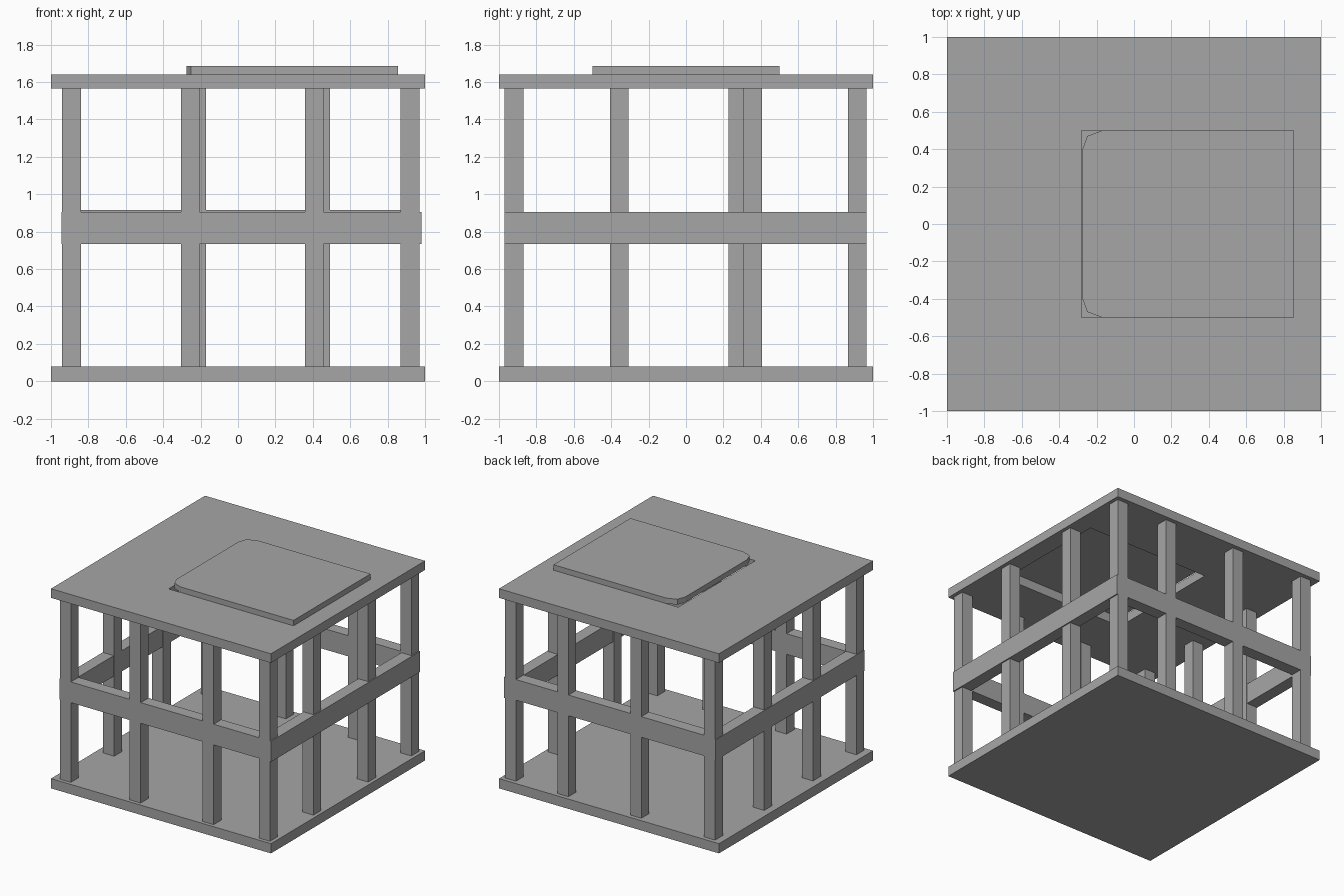
import bpy, bmesh
from mathutils import Vector

cube = bpy.data.objects.get("Cube")
if cube:
    bpy.data.objects.remove(cube, do_unlink=True)

# Single concrete colour
concrete = bpy.data.materials.new("concrete_grey")
concrete.use_nodes = True
GREY = (0.38, 0.38, 0.38, 1)
concrete.diffuse_color = GREY
concrete.node_tree.nodes["Principled BSDF"].inputs["Base Color"].default_value = GREY


def finish(name, bm):
    bmesh.ops.recalc_face_normals(bm, faces=bm.faces)
    mesh = bpy.data.meshes.new(name)
    bm.to_mesh(mesh)
    bm.free()
    mesh.materials.append(concrete)
    obj = bpy.data.objects.new(name, mesh)
    bpy.context.collection.objects.link(obj)
    return obj


def extrude_up(bm, z0, z1):
    ret = bmesh.ops.extrude_face_region(bm, geom=bm.faces[:], use_keep_orig=True)
    moved = [v for v in ret["geom"] if isinstance(v, bmesh.types.BMVert)]
    bmesh.ops.translate(bm, verts=moved, vec=Vector((0, 0, z1 - z0)))


def prism(name, outline, z0, z1):
    bm = bmesh.new()
    bm.faces.new([bm.verts.new((x, y, z0)) for x, y in outline])
    extrude_up(bm, z0, z1)
    return finish(name, bm)


def rect(x0, x1, y0, y1):
    return [(x0, y0), (x1, y0), (x1, y1), (x0, y1)]


def box(name, x0, x1, y0, y1, z0, z1):
    return prism(name, rect(x0, x1, y0, y1), z0, z1)


FLOOR, CEILING, ROOF = 0.08, 1.565, 1.64

# Floor slab
box("floor_slab", -1, 1, -1, 1, 0, FLOOR)

# Roof slab with a rectangular opening
bm = bmesh.new()
outer = [bm.verts.new((x, y, CEILING)) for x, y in rect(-1, 1, -1, 1)]
inner = [bm.verts.new((x, y, CEILING)) for x, y in rect(-0.28, 0.85, -0.5, 0.5)]
for i in range(4):
    j = (i + 1) % 4
    bm.faces.new((outer[i], outer[j], inner[j], inner[i]))
extrude_up(bm, CEILING, ROOF)
finish("roof_slab", bm)

# Hatch cover with two clipped corners
corner = [(-0.17, 0.5), (-0.25, 0.47), (-0.275, 0.4)]
hatch = [(0.855, -0.5), (0.855, 0.5)] + corner + [(x, -y) for x, y in reversed(corner)]
prism("hatch_cover", hatch, ROOF, 1.685)

# Columns, given by their lower x and y edges
W = 0.1
LEFT, RIGHT, FRONT, BACK = 0.87, -0.94, -0.97, 0.865
columns = {
    "front_column": [(x, FRONT) for x in (RIGHT, -0.305, 0.358, LEFT)],
    "back_column": [(x, BACK) for x in (RIGHT, -0.27, 0.393, LEFT)],
    "left_column": [(LEFT, y) for y in (-0.407, 0.305)],
    "right_column": [(RIGHT, y) for y in (-0.407, 0.227)],
}
for name, spots in columns.items():
    for n, (x, y) in enumerate(spots, 1):
        box(f"{name}_{n}", x, x + W, y, y + W, FLOOR, CEILING)

# Beams around the middle
box("front_beam", RIGHT, LEFT + W, FRONT, FRONT + W, 0.735, 0.905)
box("back_beam", RIGHT, LEFT + W, BACK, BACK + W, 0.745, 0.915)
box("left_beam", LEFT + 0.01, LEFT + W + 0.01, FRONT, BACK + W, 0.735, 0.905)
box("right_beam", RIGHT - 0.005, RIGHT + W - 0.005, FRONT, BACK + W, 0.735, 0.905)
